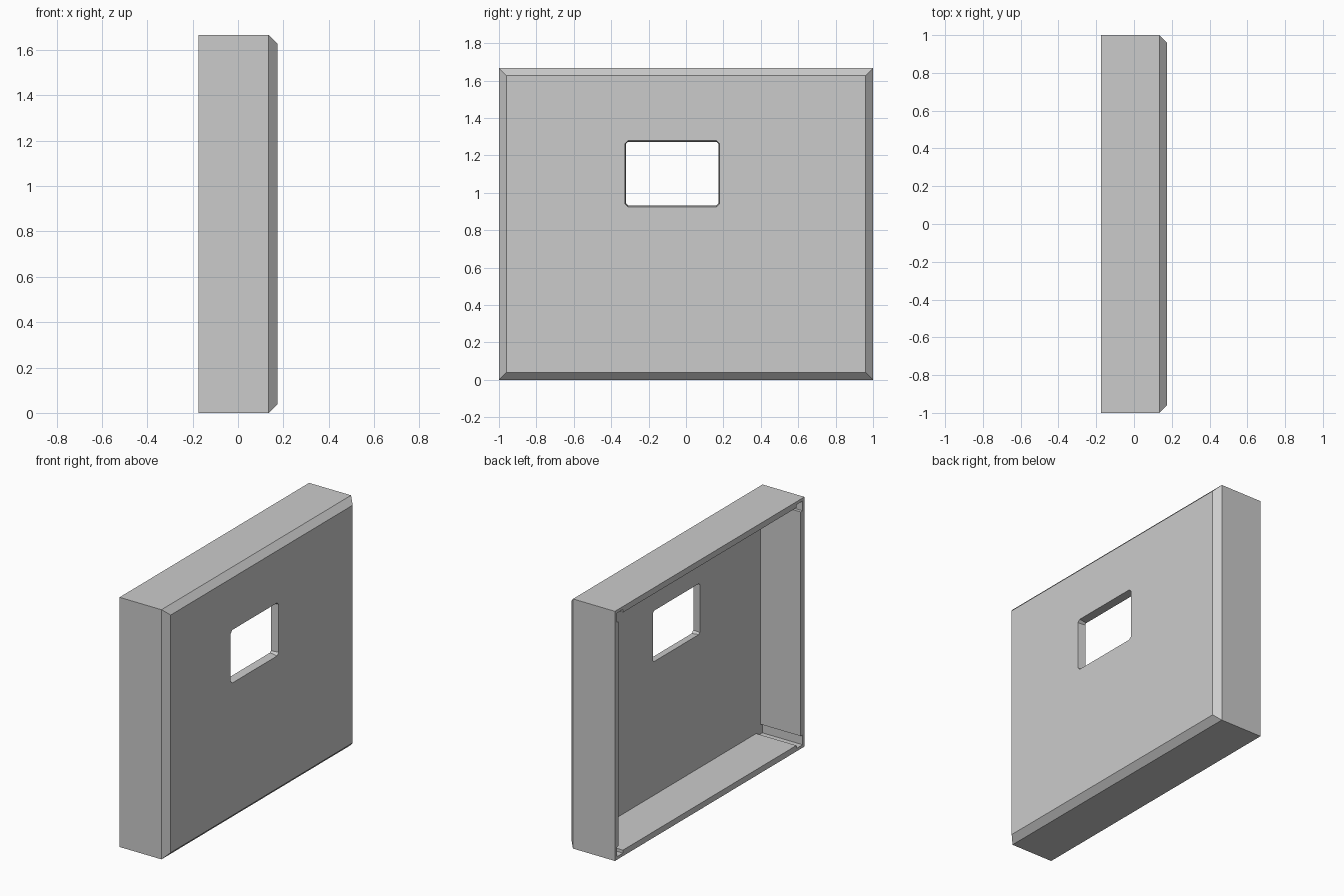
import bpy, bmesh

HX, HY, H = 0.175, 1.0, 1.667      # half depth, half width, height
CH = 0.04                          # chamfer round the closed face
PLATE_IN = 0.122                   # inner surface of the closed face
WALL, CORNER_WALL, NOTCH = 0.04, 0.02, 0.085

cube = bpy.data.objects.get("Cube")
if cube:
    bpy.data.objects.remove(cube, do_unlink=True)

grey = bpy.data.materials.new("plain_grey")
grey.use_nodes = True
colour = (0.6, 0.6, 0.6, 1)
grey.diffuse_color = colour
grey.node_tree.nodes["Principled BSDF"].inputs["Base Color"].default_value = colour


def hull(name, points):
    """Convex solid around the points."""
    bm = bmesh.new()
    for p in points:
        bm.verts.new(p)
    bmesh.ops.convex_hull(bm, input=bm.verts)
    bmesh.ops.dissolve_limit(bm, angle_limit=0.001, verts=bm.verts, edges=bm.edges)
    return finish(name, bm)


def prism(name, outline, x0, x1):
    """Closed y-z outline extruded along x."""
    bm = bmesh.new()
    face = bm.faces.new([bm.verts.new((x0, y, z)) for y, z in outline])
    moved = bmesh.ops.extrude_face_region(bm, geom=[face])["geom"]
    for v in moved:
        if isinstance(v, bmesh.types.BMVert):
            v.co.x = x1
    return finish(name, bm)


def finish(name, bm):
    bmesh.ops.recalc_face_normals(bm, faces=bm.faces)
    mesh = bpy.data.meshes.new(name)
    bm.to_mesh(mesh)
    bm.free()
    obj = bpy.data.objects.new(name, mesh)
    bpy.context.collection.objects.link(obj)
    mesh.materials.append(grey)
    return obj


def rect(x, y0, y1, z0, z1):
    return [(x, y, z) for y in (y0, y1) for z in (z0, z1)]


def cut(target, cutter):
    mod = target.modifiers.new("cut", "BOOLEAN")
    mod.operation, mod.solver, mod.object = "DIFFERENCE", "EXACT", cutter
    bpy.context.view_layer.objects.active = target
    bpy.ops.object.modifier_apply(modifier=mod.name)
    bpy.data.objects.remove(cutter, do_unlink=True)


# Panel body with a chamfered closed face
panel = hull("hollow_panel",
             rect(-HX, -HY, HY, 0, H) + rect(HX - CH, -HY, HY, 0, H)
             + rect(HX, -HY + CH, HY - CH, CH, H - CH))

# Pocket open at the back, with stepped notches in its four corners
corner = [(WALL, NOTCH), (CORNER_WALL, NOTCH), (CORNER_WALL, CORNER_WALL),
          (NOTCH, CORNER_WALL), (NOTCH, WALL)]
outline = []
for sy, sz in ((-1, -1), (1, -1), (1, 1), (-1, 1)):
    pts = [(sy * (HY - a), H / 2 + sz * (H / 2 - b)) for a, b in corner]
    outline += pts if sy == sz else pts[::-1]
cut(panel, prism("pocket_cutter", outline, -HX - 0.1, PLATE_IN))

# Window opening, flared outward with clipped outer corners
Y0, Y1, Z0, Z1, FLARE = -0.31, 0.163, 0.942, 1.262, 0.017
points = rect(0.05, Y0, Y1, Z0, Z1) + rect(PLATE_IN, Y0, Y1, Z0, Z1)
for x in (HX, HX + 0.1):
    points += rect(x, Y0 - FLARE, Y1 + FLARE, Z0, Z1)
    points += rect(x, Y0, Y1, Z0 - FLARE, Z1 + FLARE)
cut(panel, hull("window_cutter", points))
